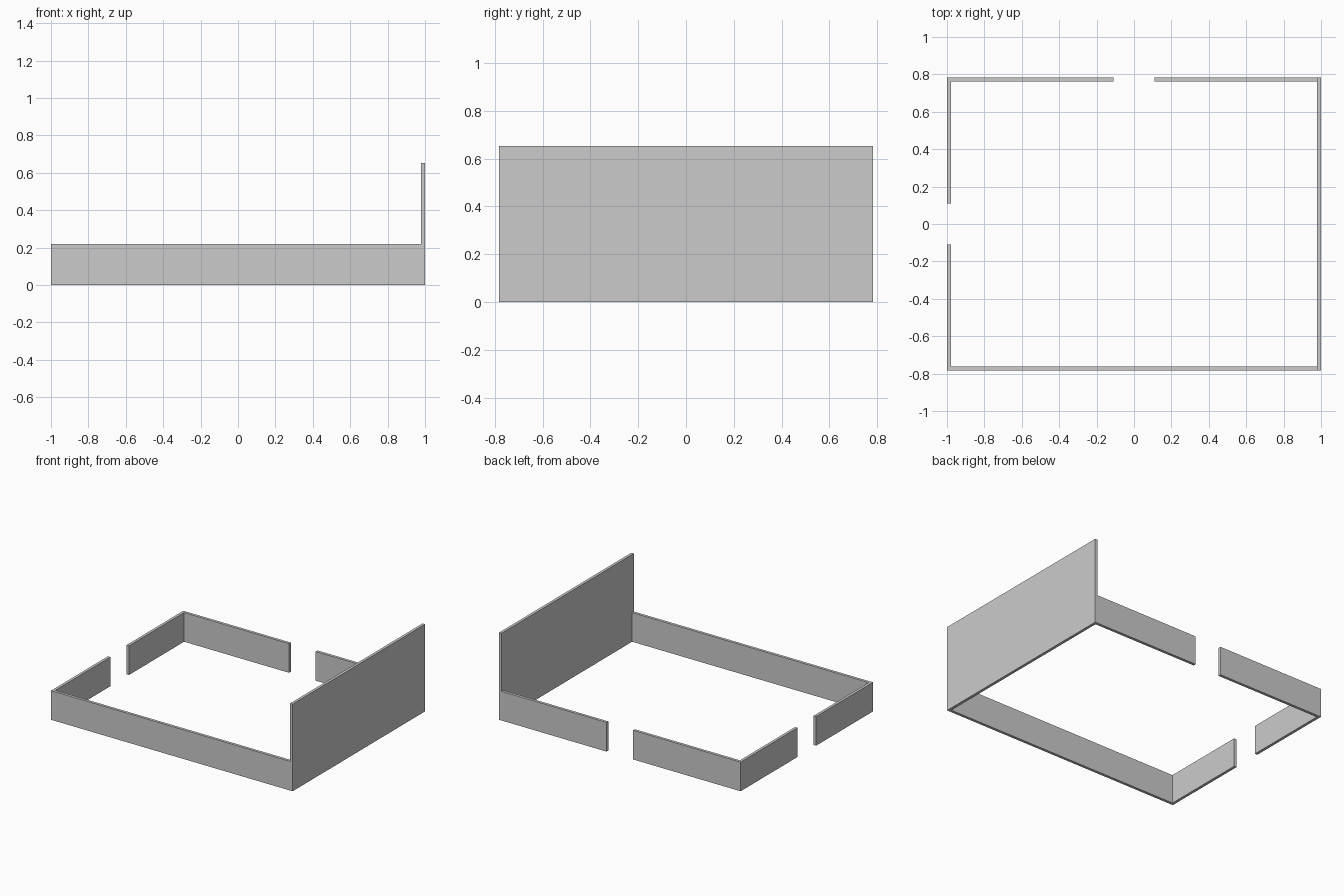
import bpy, bmesh

if "Cube" in bpy.data.objects:
    bpy.data.objects.remove(bpy.data.objects["Cube"])

X, Y = 1.0, 0.782      # outer half sizes
T = 0.021              # wall thickness
LOW, HIGH = 0.218, 0.652
GAP = 0.11             # half width of the door openings


def wall(name, x0, x1, y0, y1, height):
    """Upright box standing on the floor."""
    bm = bmesh.new()
    bmesh.ops.create_cube(bm, size=1.0)
    for v in bm.verts:
        v.co.x = x1 if v.co.x > 0 else x0
        v.co.y = y1 if v.co.y > 0 else y0
        v.co.z = height if v.co.z > 0 else 0.0
    mesh = bpy.data.meshes.new(name)
    bm.to_mesh(mesh)
    bm.free()
    bpy.context.collection.objects.link(bpy.data.objects.new(name, mesh))


# Tall panel along the right side
wall("tall_right_wall", X - T, X, -Y, Y, HIGH)

# Unbroken low front wall
wall("front_wall", -X, X - T, -Y, -Y + T, LOW)

# Low back wall, split by an opening
wall("back_wall_left", -X, -GAP, Y - T, Y, LOW)
wall("back_wall_right", GAP, X - T, Y - T, Y, LOW)

# Low left wall, split by an opening
wall("left_wall_front", -X, -X + T, -Y + T, -GAP, LOW)
wall("left_wall_back", -X, -X + T, GAP, Y - T, LOW)
